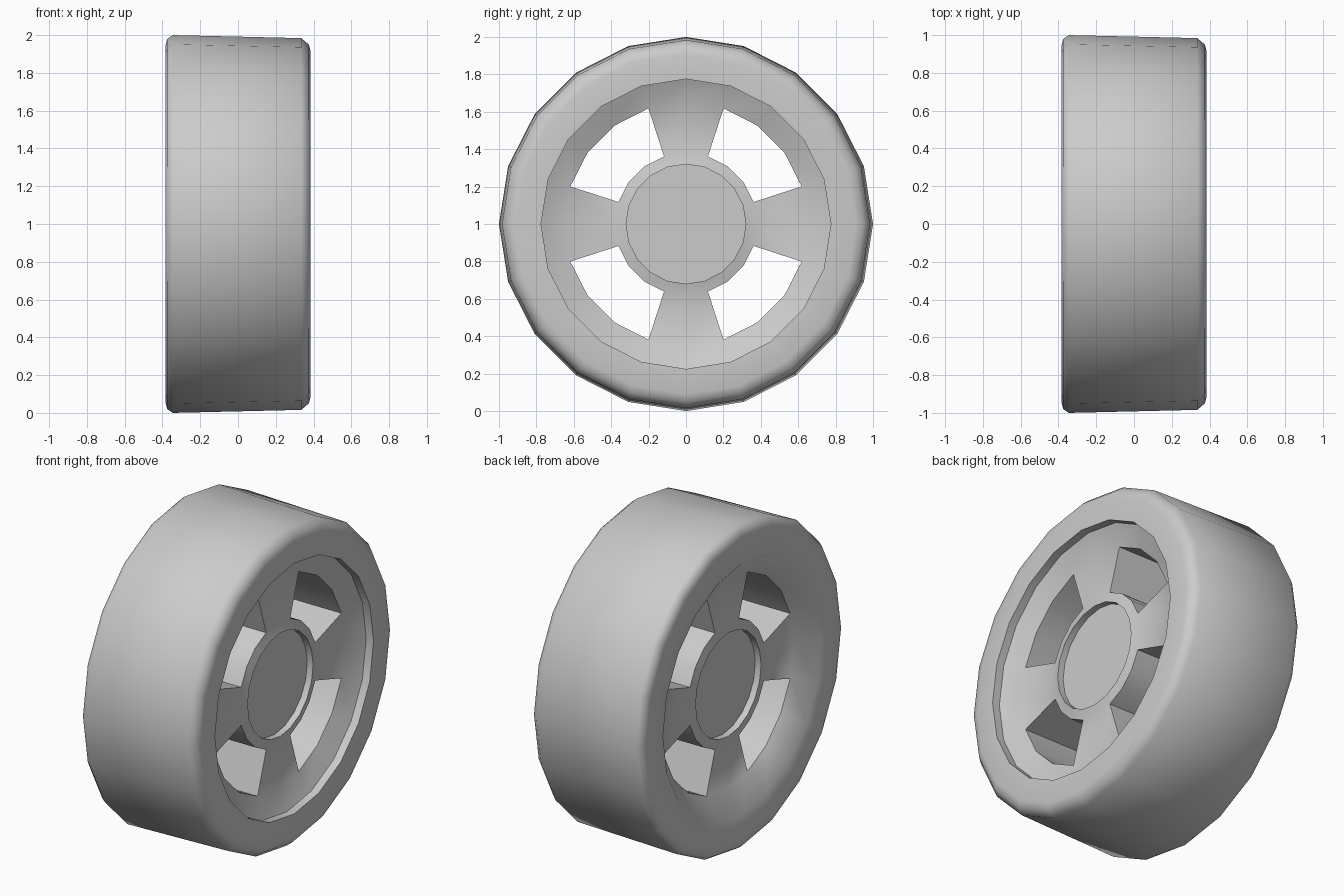
import bpy, bmesh, math

if "Cube" in bpy.data.objects:
    bpy.data.objects.remove(bpy.data.objects["Cube"])

SIDES = 20
AXLE_Z = 1.0


def ring(bm, x, r):
    """One 20-sided ring around the x axis, first vertex at the top."""
    out = []
    for i in range(SIDES):
        a = 2 * math.pi * i / SIDES
        out.append(bm.verts.new((x, r * math.sin(a), AXLE_Z + r * math.cos(a))))
    return out


def finish(bm, name, angle):
    bmesh.ops.recalc_face_normals(bm, faces=bm.faces)
    mesh = bpy.data.meshes.new(name)
    bm.to_mesh(mesh)
    bm.free()
    ob = bpy.data.objects.new(name, mesh)
    bpy.context.collection.objects.link(ob)
    bpy.ops.object.select_all(action='DESELECT')
    ob.select_set(True)
    bpy.context.view_layer.objects.active = ob
    bpy.ops.object.shade_smooth_by_angle(angle=math.radians(angle))
    return ob


# Wheel body: (x, radius) from outer hub, over the tyre, to inner hub
profile = [
    (0.25, 0.32), (0.29, 0.32), (0.275, 0.38), (0.275, 0.65),
    (0.335, 0.775), (0.385, 0.775), (0.385, 0.91), (0.375, 0.95),
    (0.335, 0.984), (-0.345, 1.0), (-0.375, 0.98), (-0.385, 0.94),
    (-0.385, 0.775), (-0.28, 0.65), (-0.28, 0.38), (-0.29, 0.32),
    (-0.25, 0.32),
]
OUTER, INNER = 2, 13          # profile spans that carry the windows
WINDOW = (1, 2, 3)            # open segments in each quarter turn

bm = bmesh.new()
rings = [ring(bm, x, r) for x, r in profile]
for k in range(len(rings) - 1):
    for i in range(SIDES):
        if k in (OUTER, INNER) and i % 5 in WINDOW:
            continue
        j = (i + 1) % SIDES
        bm.faces.new((rings[k][i], rings[k][j], rings[k + 1][j], rings[k + 1][i]))

# Window walls joining the two faces of the disc
lo_a, hi_a = rings[OUTER], rings[OUTER + 1]
hi_b, lo_b = rings[INNER], rings[INNER + 1]
for i in range(SIDES):
    j = (i + 1) % SIDES
    if i % 5 in WINDOW:
        bm.faces.new((lo_a[i], lo_a[j], lo_b[j], lo_b[i]))
        bm.faces.new((hi_a[i], hi_a[j], hi_b[j], hi_b[i]))
    if i % 5 in (WINDOW[0], WINDOW[-1] + 1):
        bm.faces.new((lo_a[i], hi_a[i], hi_b[i], lo_b[i]))
finish(bm, "wheel_body", 45)

# Flat recessed hub caps on both sides
bm = bmesh.new()
caps = [ring(bm, x, 0.32) for x in (0.25, -0.25)]
bm.faces.new(caps[0])
bm.faces.new(list(reversed(caps[1])))
for i in range(SIDES):
    j = (i + 1) % SIDES
    bm.faces.new((caps[0][i], caps[0][j], caps[1][j], caps[1][i]))
finish(bm, "hub_cap", 30)
